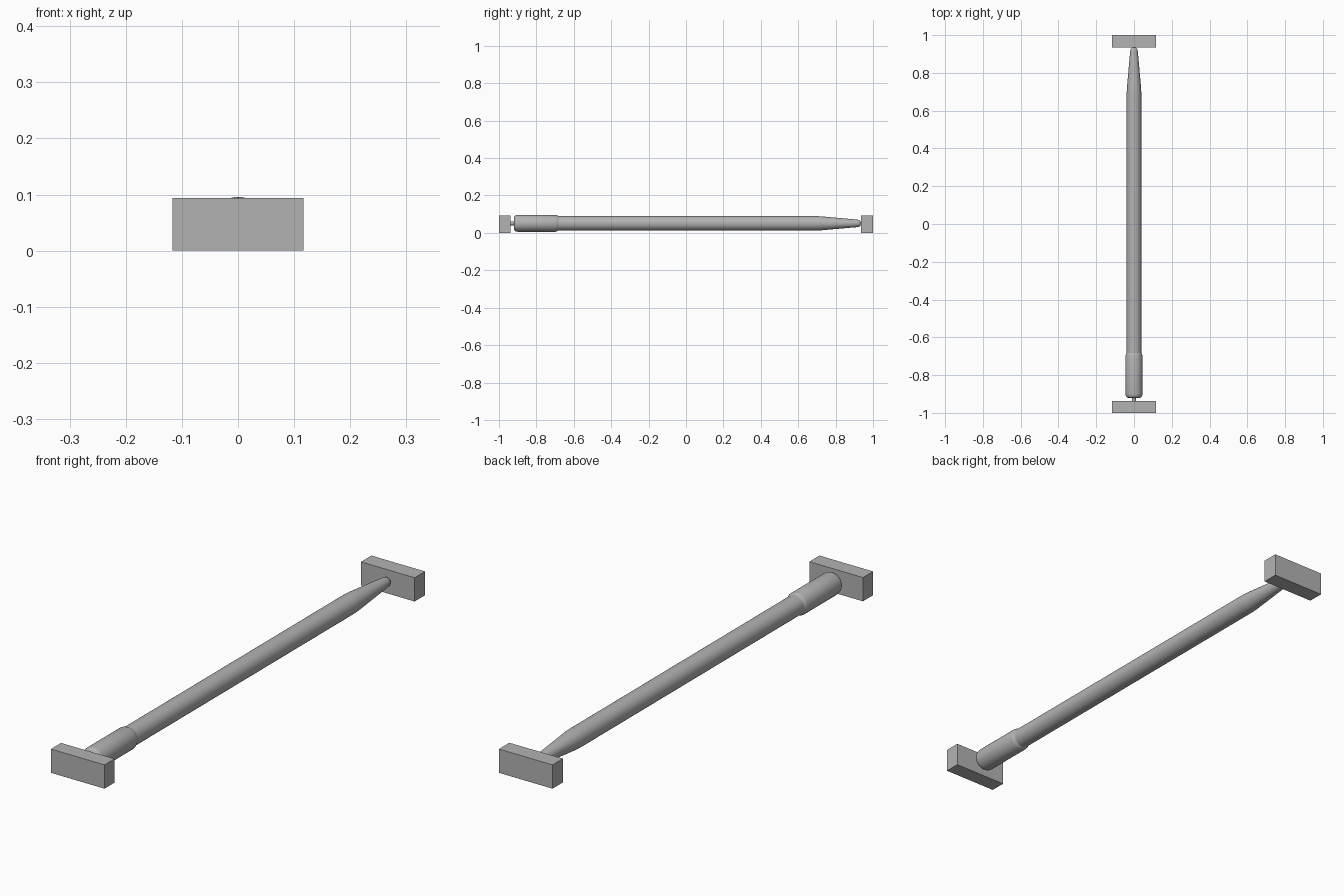
import bpy, bmesh, math
from mathutils import Matrix

cube = bpy.data.objects.get("Cube")
if cube:
    bpy.data.objects.remove(cube, do_unlink=True)

grey = bpy.data.materials.new("plain grey")
grey.use_nodes = True
colour = (0.45, 0.45, 0.45, 1)
grey.diffuse_color = colour
grey.node_tree.nodes["Principled BSDF"].inputs["Base Color"].default_value = colour

AXIS_Z = 0.051


def add_object(name, bm):
    bmesh.ops.recalc_face_normals(bm, faces=bm.faces)
    mesh = bpy.data.meshes.new(name)
    bm.to_mesh(mesh)
    bm.free()
    mesh.materials.append(grey)
    obj = bpy.data.objects.new(name, mesh)
    bpy.context.collection.objects.link(obj)
    return obj


def block(name, y0, y1):
    bm = bmesh.new()
    size = Matrix.Diagonal((0.234, y1 - y0, 0.094, 1))
    bmesh.ops.create_cube(bm, size=1, matrix=Matrix.Translation((0, (y0 + y1) / 2, 0.047)) @ size)
    return add_object(name, bm)


def turned(name, profile, sides=32):
    """Revolve (y, radius) points about the long axis and cap both ends."""
    bm = bmesh.new()
    rings = []
    for y, r in profile:
        angles = [2 * math.pi * i / sides for i in range(sides)]
        rings.append([bm.verts.new((r * math.cos(a), y, AXIS_Z + r * math.sin(a))) for a in angles])
    for a, b in zip(rings, rings[1:]):
        for i in range(sides):
            j = (i + 1) % sides
            bm.faces.new((a[i], a[j], b[j], b[i]))
    bm.faces.new(rings[0])
    bm.faces.new(rings[-1])
    obj = add_object(name, bm)
    bpy.ops.object.select_all(action="DESELECT")
    obj.select_set(True)
    bpy.context.view_layer.objects.active = obj
    bpy.ops.object.shade_smooth_by_angle(angle=math.radians(40))
    return obj


# End blocks
block("front_block", -1, -0.937)
block("back_block", 0.935, 1)

# Short pin between the front block and the sleeve
turned("front_pin", [(-0.94, 0.011), (-0.915, 0.011)])

# Thicker sleeve with a rounded front end and a chamfered shoulder
turned("sleeve", [(-0.92, 0.03), (-0.919, 0.035), (-0.915, 0.04), (-0.909, 0.0435),
                  (-0.9, 0.045), (-0.697, 0.045), (-0.69, 0.043), (-0.682, 0.039)])

# Long shaft tapering to a rounded tip
turned("shaft", [(-0.7, 0.039), (0.68, 0.039), (0.7, 0.0385), (0.72, 0.0375), (0.907, 0.021),
                 (0.92, 0.0195), (0.928, 0.017), (0.933, 0.012), (0.935, 0.005)])
